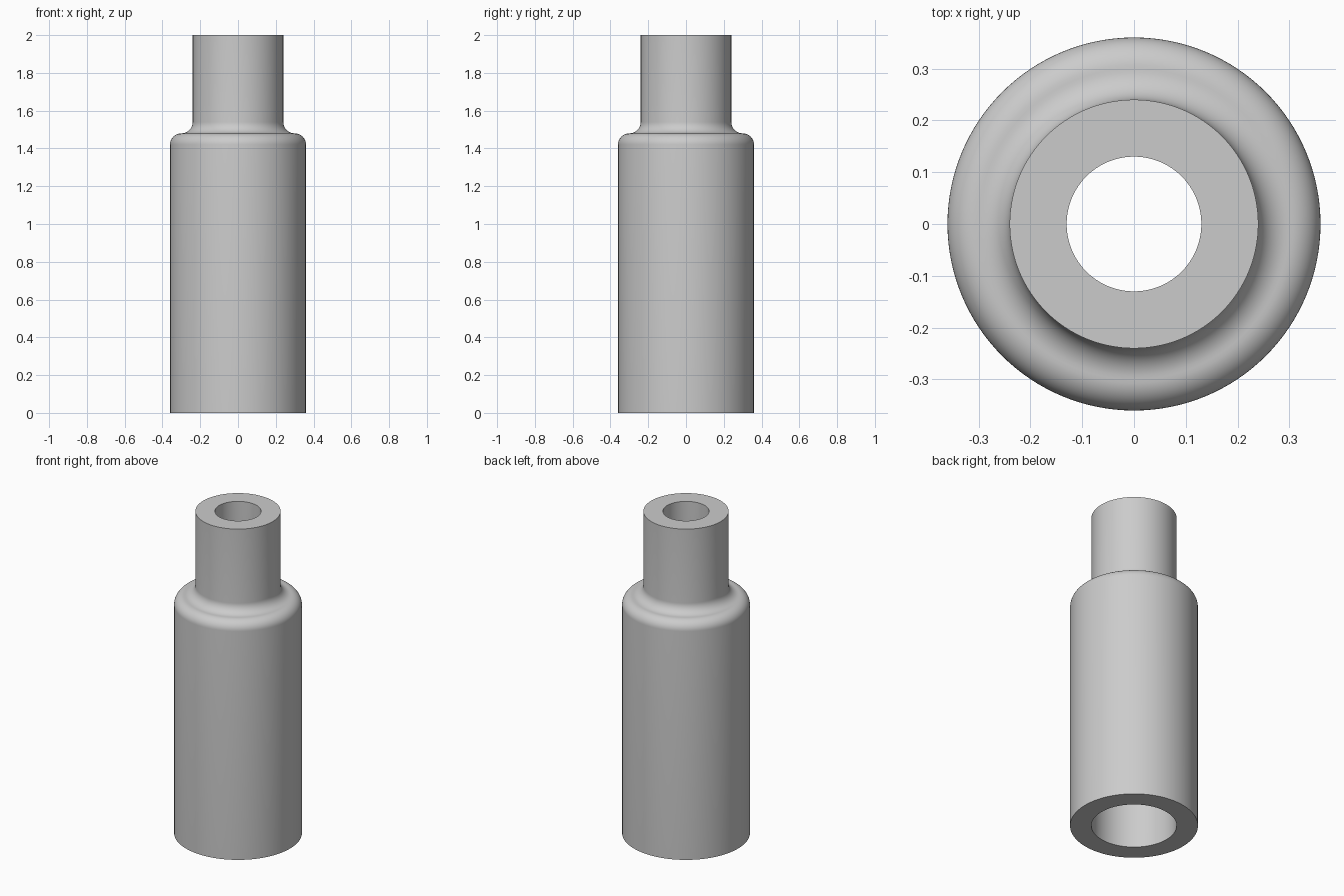
import bpy, bmesh, math

if "Cube" in bpy.data.objects:
    bpy.data.objects.remove(bpy.data.objects["Cube"])

SEGMENTS = 128


def arc(cx, cz, r, a0, a1, steps=12):
    """Points of a circular arc in the radius/height plane."""
    return [(cx + r * math.cos(math.radians(a0 + (a1 - a0) * i / steps)),
             cz + r * math.sin(math.radians(a0 + (a1 - a0) * i / steps)))
            for i in range(steps + 1)]


# Closed cross-section: outer wall, rounded shoulder, neck, then stepped bore
profile = [(0.36, 0.0)]
profile += arc(0.30, 1.42, 0.06, 0, 90)
profile += arc(0.30, 1.54, 0.06, 270, 180)[1:]
profile += [(0.24, 2.0), (0.13, 2.0)]
profile += arc(0.185, 1.425, 0.055, 180, 270)
profile += arc(0.185, 1.315, 0.055, 90, 0)[1:]
profile += [(0.24, 0.0)]

# Spin the section around z
bm = bmesh.new()
rings = []
for s in range(SEGMENTS):
    a = 2 * math.pi * s / SEGMENTS
    rings.append([bm.verts.new((r * math.cos(a), r * math.sin(a), z))
                  for r, z in profile])
n = len(profile)
for s in range(SEGMENTS):
    a, b = rings[s], rings[(s + 1) % SEGMENTS]
    for i in range(n):
        j = (i + 1) % n
        bm.faces.new((a[i], b[i], b[j], a[j]))
bmesh.ops.recalc_face_normals(bm, faces=bm.faces)
mesh = bpy.data.meshes.new("stepped_sleeve")
bm.to_mesh(mesh)
bm.free()

sleeve = bpy.data.objects.new("stepped_sleeve", mesh)
bpy.context.collection.objects.link(sleeve)

# Plain grey
grey = bpy.data.materials.new("light_grey")
grey.diffuse_color = (0.6, 0.6, 0.6, 1)
grey.use_nodes = True
grey.node_tree.nodes["Principled BSDF"].inputs["Base Color"].default_value = grey.diffuse_color
mesh.materials.append(grey)

# Smooth walls, crisp rims
bpy.context.view_layer.objects.active = sleeve
sleeve.select_set(True)
bpy.ops.object.shade_smooth_by_angle(angle=math.radians(30))
